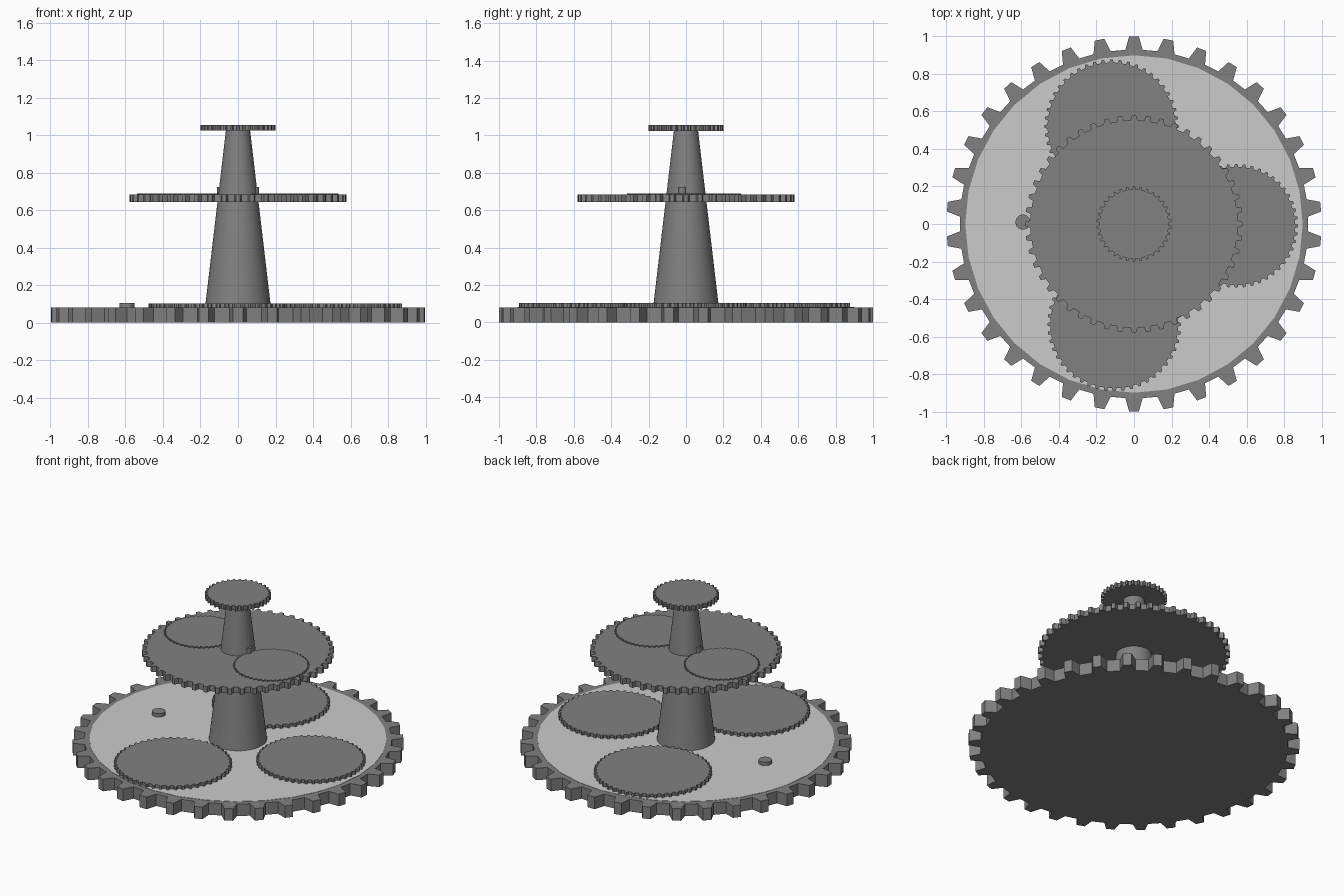
import bpy, bmesh
from math import cos, sin, pi

if "Cube" in bpy.data.objects:
    bpy.data.objects.remove(bpy.data.objects["Cube"])


def material(name, v):
    m = bpy.data.materials.new(name)
    m.diffuse_color = (v, v, v, 1)
    m.use_nodes = True
    m.node_tree.nodes["Principled BSDF"].inputs["Base Color"].default_value = m.diffuse_color
    return m


dark = material("dark_grey", 0.22)
light = material("light_grey", 0.55)


def gear(name, x, y, z0, z1, tip, root, teeth):
    """Extruded gear outline with tapered teeth; first tooth points to +y."""
    pitch = 2 * pi / teeth
    outline = [(root, -0.27), (tip, -0.14), (tip, 0.14), (root, 0.27)]
    bm = bmesh.new()
    ring = []
    for i in range(teeth):
        for r, f in outline:
            a = pi / 2 + (i + f) * pitch
            ring.append(bm.verts.new((x + r * cos(a), y + r * sin(a), z0)))
    face = bm.faces.new(ring)
    top = bmesh.ops.extrude_face_region(bm, geom=[face])["geom"]
    verts = [g for g in top if isinstance(g, bmesh.types.BMVert)]
    bmesh.ops.translate(bm, verts=verts, vec=(0, 0, z1 - z0))
    bmesh.ops.recalc_face_normals(bm, faces=bm.faces)
    me = bpy.data.meshes.new(name)
    bm.to_mesh(me)
    bm.free()
    me.materials.append(dark)
    bpy.context.collection.objects.link(bpy.data.objects.new(name, me))


def cone(name, x, y, z0, z1, r0, r1, sides, mat=dark):
    bpy.ops.mesh.primitive_cone_add(vertices=sides, radius1=r0, radius2=r1,
                                    depth=z1 - z0, location=(x, y, (z0 + z1) / 2))
    ob = bpy.context.object
    ob.name = name
    ob.data.materials.append(mat)
    bpy.ops.object.shade_smooth_by_angle()


# Main tiers
gear("base_gear", 0, 0, 0, 0.08, 1.0, 0.93, 34)
gear("middle_gear", 0, 0, 0.645, 0.683, 0.58, 0.553, 48)
gear("top_gear", 0, 0, 1.024, 1.055, 0.2, 0.185, 34)

# Pale tray surface inside the base rim
cone("tray_surface", 0, 0, 0.06, 0.082, 0.9, 0.9, 32, light)

# Tapered column through all tiers
cone("column", 0, 0, 0.07, 1.03, 0.177, 0.064, 48)

# Flat gears lying on the base
for i, (x, y, r) in enumerate([(0.545, -0.01, 0.33), (-0.12, 0.52, 0.357),
                               (-0.105, -0.535, 0.357)]):
    gear(f"base_plate_gear_{i + 1}", x, y, 0.075, 0.103, r, r * 0.955, 48)

# Flat gears lying on the middle tier
for i, (x, y) in enumerate([(0.305, -0.085), (-0.31, 0.065)]):
    gear(f"middle_plate_gear_{i + 1}", x, y, 0.675, 0.69, 0.23, 0.22, 48)

# Pegs: one on the base, two beside the column
cone("base_peg", -0.592, 0.01, 0.075, 0.105, 0.04, 0.04, 32)
cone("right_column_peg", 0.092, -0.02, 0.68, 0.725, 0.02, 0.02, 24)
cone("left_column_peg", -0.092, 0.01, 0.68, 0.725, 0.02, 0.02, 24)
